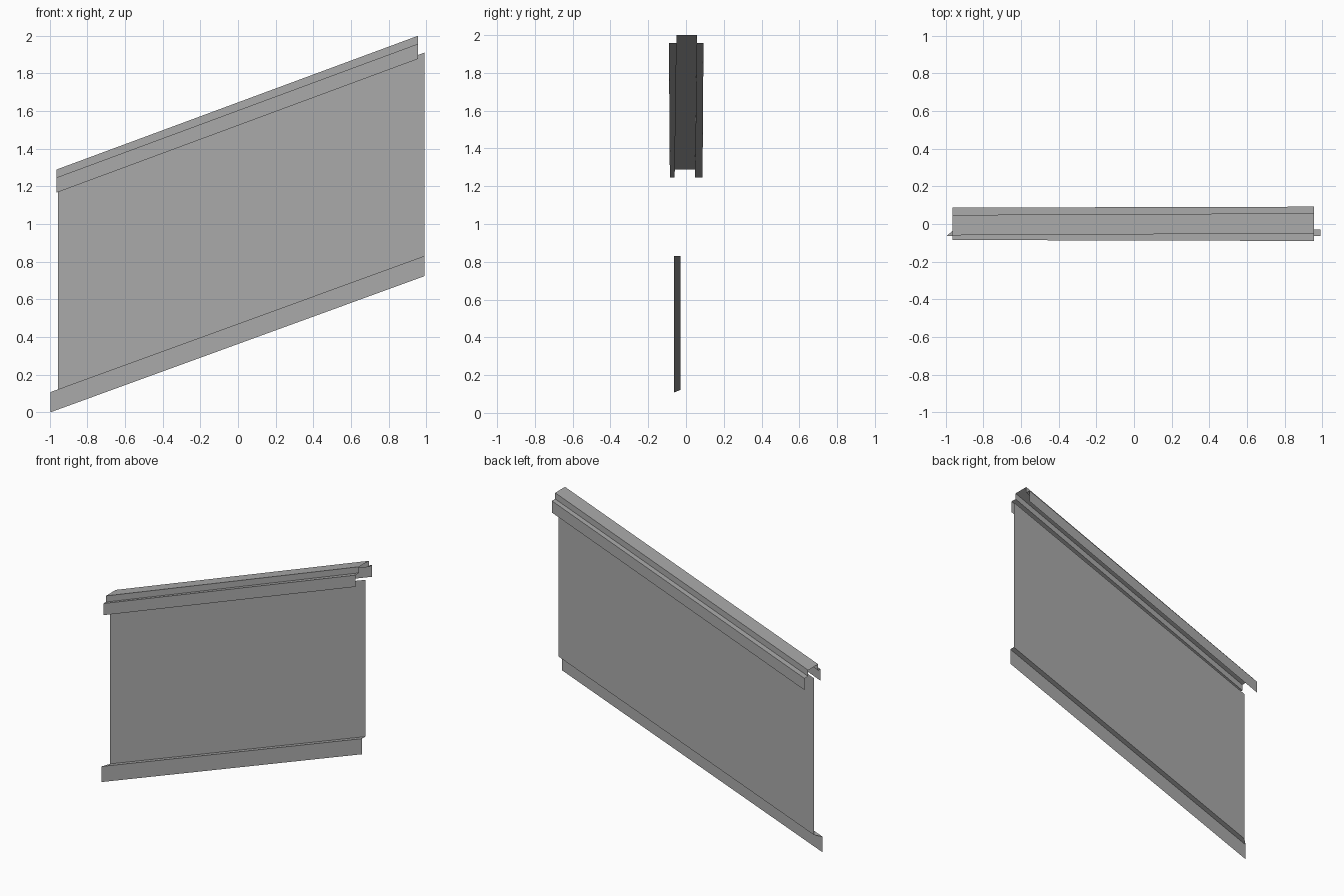
import bpy
import bmesh

cube = bpy.data.objects.get("Cube")
if cube:
    bpy.data.objects.remove(cube, do_unlink=True)

# Single plain metal colour
grey = bpy.data.materials.new("sheet_grey")
grey.use_nodes = True
colour = (0.4, 0.4, 0.4, 1.0)
grey.diffuse_color = colour
grey.node_tree.nodes["Principled BSDF"].inputs["Base Color"].default_value = colour


def folded_sheet(name, slope, section):
    """Sloping folded sheet; each fold is (left x, right x, left y, right y, height at x=0)."""
    bm = bmesh.new()
    folds = []
    for x0, x1, y0, y1, h in section:
        folds.append((bm.verts.new((x0, y0, h + slope * x0)),
                      bm.verts.new((x1, y1, h + slope * x1))))
    for (a, b), (c, d) in zip(folds, folds[1:]):
        bm.faces.new((a, c, d, b))
    mesh = bpy.data.meshes.new(name)
    bm.to_mesh(mesh)
    bm.free()
    mesh.materials.append(grey)
    obj = bpy.data.objects.new(name, mesh)
    bpy.context.collection.objects.link(obj)
    return obj


# Infill panel, stepping forward over a narrow ledge into the lower skirt
folded_sheet("panel_and_skirt", 0.364, [
    (-0.995, 0.99, -0.064, -0.064, 0.3625),
    (-0.995, 0.99, -0.064, -0.064, 0.470),
    (-0.955, 0.99, -0.028, -0.028, 0.470),
    (-0.955, 0.99, -0.028, -0.028, 1.550),
])

# Top rail: raised cap, flanges and hanging legs on both sides
top, flange, leg = 1.646, 1.6035, 1.523
rail_folds = [
    (-0.085, -0.090, leg), (-0.085, -0.090, flange),
    (-0.060, -0.050, flange), (-0.060, -0.050, top),
    (0.048, 0.057, top), (0.048, 0.057, flange),
    (0.087, 0.092, flange), (0.087, 0.092, leg),
]
folded_sheet("top_rail", 0.37, [(-0.965, 0.957, *fold) for fold in rail_folds])
